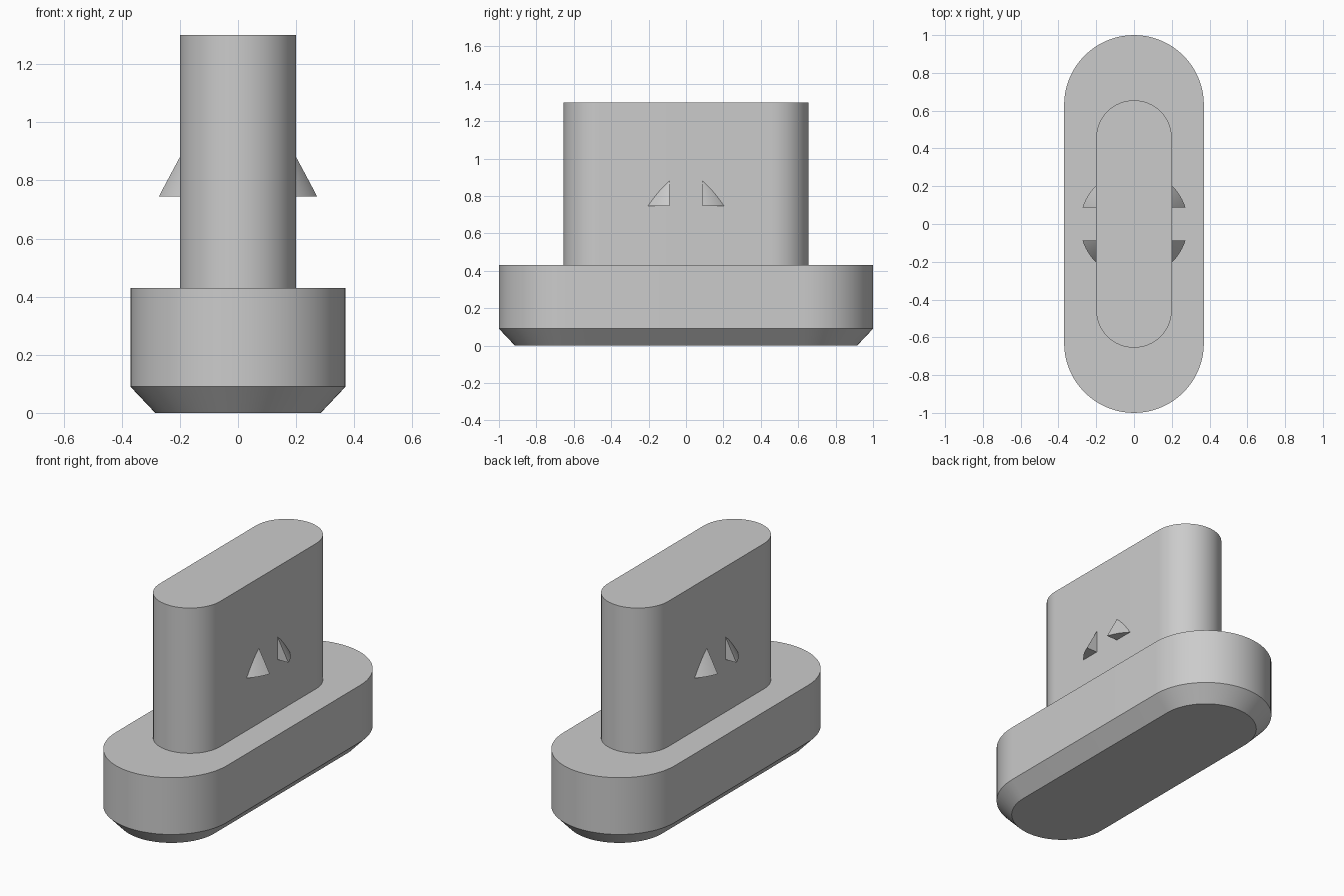
import bpy
import bmesh
import math

cube = bpy.data.objects.get("Cube")
if cube:
    bpy.data.objects.remove(cube, do_unlink=True)

grey = bpy.data.materials.new("light grey")
grey.use_nodes = True
colour = (0.6, 0.6, 0.6, 1)
grey.diffuse_color = colour
grey.node_tree.nodes["Principled BSDF"].inputs["Base Color"].default_value = colour


def loft(name, rings):
    """Skin closed rings of points and cap both ends."""
    bm = bmesh.new()
    loops = [[bm.verts.new(p) for p in ring] for ring in rings]
    n = len(loops[0])
    for a, b in zip(loops, loops[1:]):
        for i in range(n):
            j = (i + 1) % n
            bm.faces.new((a[i], a[j], b[j], b[i]))
    bm.faces.new(loops[0][::-1])
    bm.faces.new(loops[-1])
    bmesh.ops.remove_doubles(bm, verts=bm.verts, dist=1e-5)
    bmesh.ops.recalc_face_normals(bm, faces=bm.faces)
    mesh = bpy.data.meshes.new(name)
    bm.to_mesh(mesh)
    bm.free()
    mesh.materials.append(grey)
    obj = bpy.data.objects.new(name, mesh)
    bpy.context.collection.objects.link(obj)
    bpy.ops.object.select_all(action="DESELECT")
    obj.select_set(True)
    bpy.context.view_layer.objects.active = obj
    bpy.ops.object.shade_smooth_by_angle(angle=math.radians(30))
    return obj


def stadium(radius, half_length, z, steps=32):
    """Long slot outline with a half circle at each end of y."""
    ring = []
    for side in (1, -1):
        for i in range(steps + 1):
            a = math.pi * i / steps
            ring.append((side * radius * math.cos(a),
                         side * (half_length - radius + radius * math.sin(a)), z))
    return ring


# Base with chamfered underside, and the upright post
loft("base", [stadium(0.285, 0.915, 0), stadium(0.37, 1.0, 0.09),
              stadium(0.37, 1.0, 0.43)])
loft("post", [stadium(0.2, 0.655, 0.42), stadium(0.2, 0.655, 1.3)])

# Snap barbs: pieces of one cone, split by a central gap
WALL, GAP, LOW, HIGH = 0.2, 0.088, 0.745, 0.88
R_LOW, R_HIGH = 0.286, math.hypot(WALL, GAP)


def barb_ring(t, sx, sy, steps=10):
    r = R_LOW + (R_HIGH - R_LOW) * t
    z = LOW + (HIGH - LOW) * t
    start, end = math.asin(GAP / r), math.acos(min(1, WALL / r))
    arc = [start + (end - start) * i / steps for i in range(steps + 1)]
    pts = [(r * math.cos(a), r * math.sin(a)) for a in arc]
    root = WALL - 0.02
    pts = [(root, GAP)] + pts + [(root, pts[-1][1])]
    return [(sx * x, sy * y, z) for x, y in pts]


for sx, side in ((1, "left"), (-1, "right")):
    for sy, end in ((1, "back"), (-1, "front")):
        loft(f"{side}_{end}_barb", [barb_ring(i / 8 * 0.999, sx, sy) for i in range(9)])
